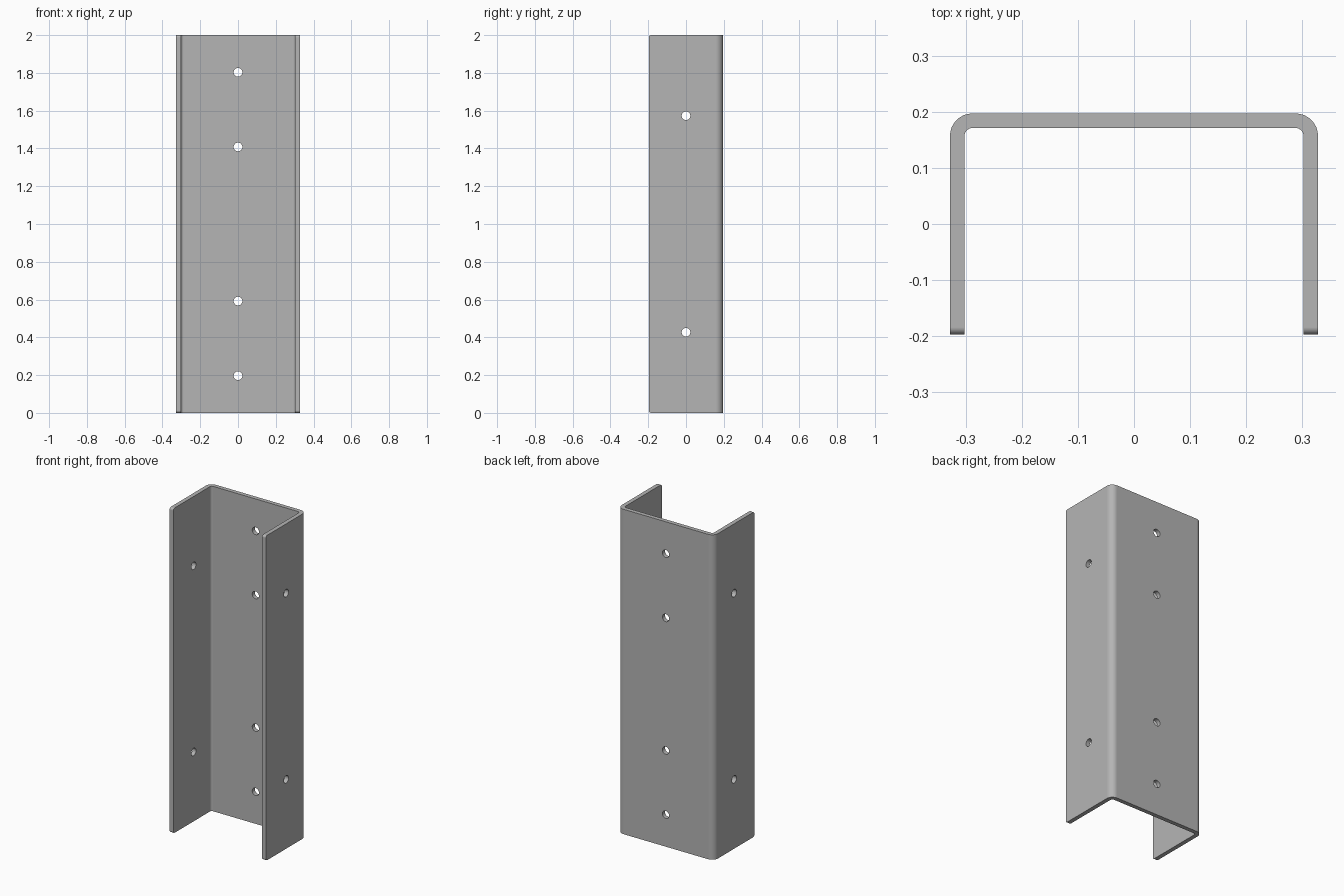
import bpy, bmesh, math
from mathutils import Matrix, Vector

cube = bpy.data.objects.get("Cube")
if cube:
    bpy.data.objects.remove(cube, do_unlink=True)

HEIGHT = 2.0
HALF_W, HALF_D = 0.328, 0.197
WALL = 0.026
BEND_OUT, BEND_IN = 0.04, 0.014
CORNER = 0.013
HOLE_R = 0.023
WEB_HOLES = (0.197, 0.592)       # heights, repeated from the top
FLANGE_HOLES = (0.427,)

steel = bpy.data.materials.new("grey steel")
steel.use_nodes = True
colour = (0.46, 0.46, 0.46, 1)
steel.diffuse_color = colour
steel.node_tree.nodes["Principled BSDF"].inputs["Base Color"].default_value = colour


def make_object(name, bm):
    bmesh.ops.recalc_face_normals(bm, faces=bm.faces)
    mesh = bpy.data.meshes.new(name)
    bm.to_mesh(mesh)
    bm.free()
    mesh.materials.append(steel)
    obj = bpy.data.objects.new(name, mesh)
    bpy.context.collection.objects.link(obj)
    return obj


def bend(half_w, back, radius, steps=8):
    """Quarter arc of the +x bend, from the flange round to the web."""
    angles = [math.pi / 2 * i / steps for i in range(steps + 1)]
    return [(half_w - radius + radius * math.cos(a),
             back - radius + radius * math.sin(a)) for a in angles]


def mirrored(points):
    return points + [(-x, y) for x, y in reversed(points)]


# U-shaped section, swept upwards
outer = mirrored([(HALF_W, -HALF_D)] + bend(HALF_W, HALF_D, BEND_OUT))
inner = mirrored([(HALF_W - WALL, -HALF_D)]
                 + bend(HALF_W - WALL, HALF_D - WALL, BEND_IN))
bm = bmesh.new()
section = bm.faces.new([bm.verts.new((x, y, 0)) for x, y in outer + inner[::-1]])
swept = bmesh.ops.extrude_face_region(bm, geom=[section], use_keep_orig=True)
bmesh.ops.translate(bm, vec=(0, 0, HEIGHT),
                    verts=[v for v in swept["geom"] if isinstance(v, bmesh.types.BMVert)])

# Rounded free corners of the flanges
corners = [e for e in bm.edges
           if all(v.co.y < -HALF_D + 0.001 for v in e.verts)
           and abs(e.verts[0].co.z - e.verts[1].co.z) < 0.001]
bmesh.ops.bevel(bm, geom=corners, offset=CORNER, offset_type='OFFSET',
                segments=5, profile=0.5, affect='EDGES')
channel = make_object("channel", bm)

# Drills for the web and for both flanges
bm = bmesh.new()


def drill(centre, axis, length):
    turn = Vector((0, 0, 1)).rotation_difference(Vector(axis)).to_matrix().to_4x4()
    bmesh.ops.create_cone(bm, cap_ends=True, segments=32, radius1=HOLE_R,
                          radius2=HOLE_R, depth=length,
                          matrix=Matrix.Translation(centre) @ turn)


for h in WEB_HOLES:
    for z in (h, HEIGHT - h):
        drill((0, HALF_D - WALL / 2, z), (0, 1, 0), 0.1)
for h in FLANGE_HOLES:
    for z in (h, HEIGHT - h):
        drill((0, 0, z), (1, 0, 0), 1)
drills = make_object("hole_cutter", bm)
drills.hide_render = True

# Cut the holes, then drop the cutter
bpy.ops.object.select_all(action='DESELECT')
bpy.context.view_layer.objects.active = channel
channel.select_set(True)
cut = channel.modifiers.new("holes", 'BOOLEAN')
cut.operation = 'DIFFERENCE'
cut.solver = 'EXACT'
cut.object = drills
bpy.ops.object.modifier_apply(modifier=cut.name)
bpy.data.objects.remove(drills, do_unlink=True)

# Smooth bends and hole walls, flat sheet faces
bpy.ops.object.shade_smooth_by_angle(angle=math.radians(30))
flat = channel.modifiers.new("flat faces", 'WEIGHTED_NORMAL')
flat.keep_sharp = True
